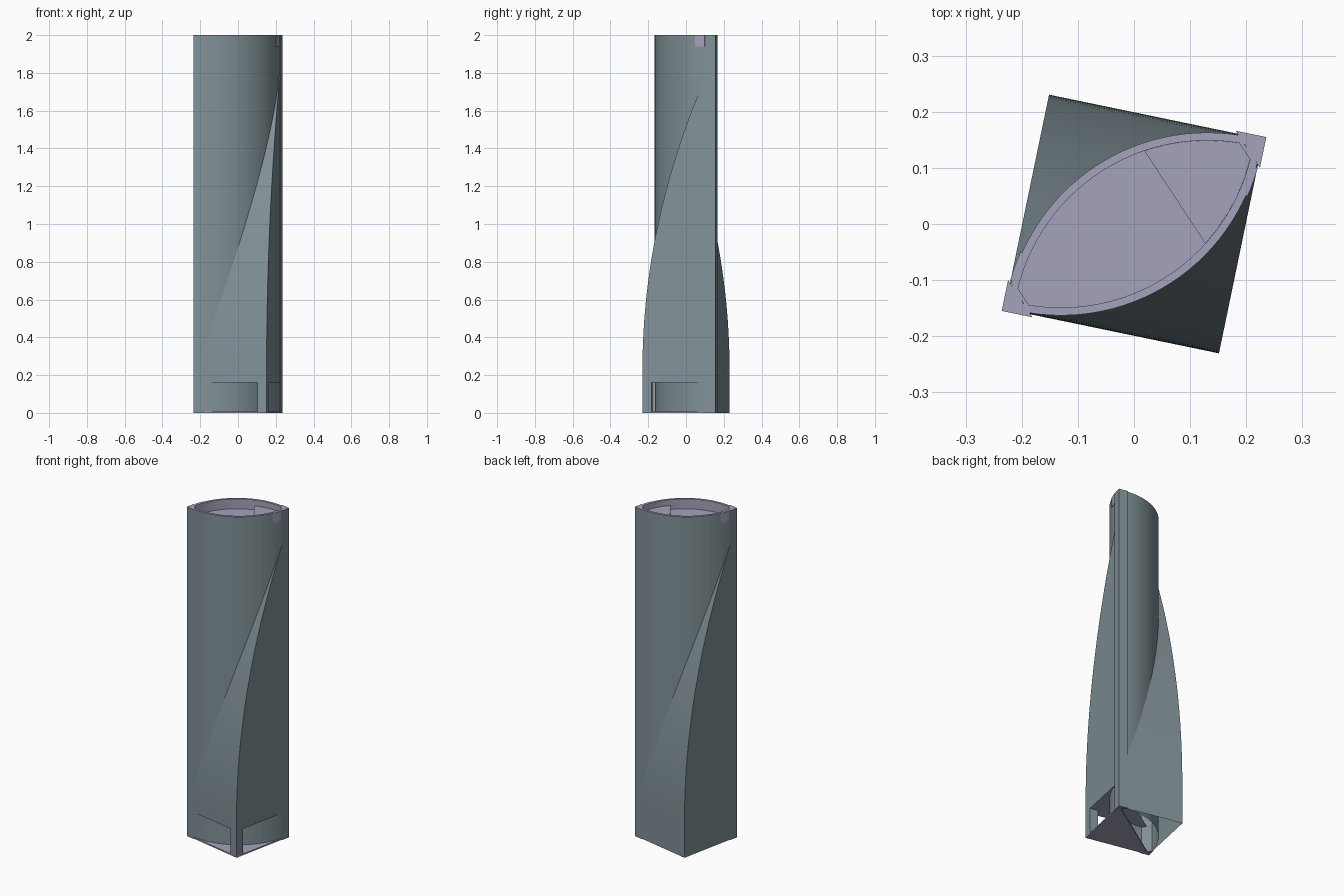
import bpy, bmesh, math

if "Cube" in bpy.data.objects:
    bpy.data.objects.remove(bpy.data.objects["Cube"])

TURN = math.radians(-11.7)      # plan rotation of the square
H, P = 0.195, 0.1995            # half size of body square / corner posts
H_TOP, Z_CUT = 2.0, 0.16        # total height, top of the base opening
R, C = 0.361, 0.237             # lens arc radius and centre offset


def material(name, rgb):
    m = bpy.data.materials.new(name)
    m.diffuse_color = (*rgb, 1)
    m.use_nodes = True
    m.node_tree.nodes["Principled BSDF"].inputs["Base Color"].default_value = m.diffuse_color
    return m


GREY = material("blue grey glass", (0.22, 0.285, 0.31))
LILAC = material("pale lilac", (0.37, 0.36, 0.50))


def build(name, verts, faces, rule, half_turn=False):
    """Mesh in the square's own frame; rule(face) gives 0 grey or 1 lilac."""
    me = bpy.data.meshes.new(name)
    me.from_pydata(verts, [], faces)
    bm = bmesh.new()
    bm.from_mesh(me)
    bmesh.ops.remove_doubles(bm, verts=bm.verts, dist=1e-5)
    bmesh.ops.recalc_face_normals(bm, faces=bm.faces)
    for f in bm.faces:
        f.material_index = rule(f)
    bm.to_mesh(me)
    bm.free()
    me.materials.append(GREY)
    me.materials.append(LILAC)
    ob = bpy.data.objects.new(name, me)
    bpy.context.collection.objects.link(ob)
    ob.rotation_euler.z = TURN + (math.pi if half_turn else 0)
    bpy.context.view_layer.objects.active = ob
    ob.select_set(True)
    bpy.ops.object.shade_smooth_by_angle(angle=math.radians(25))
    ob.select_set(False)
    return ob


def diag(u, v):
    """Diagonal (lens) axes to square axes."""
    k = math.sqrt(0.5)
    return ((u - v) * k, (u + v) * k)


def arc(r, u0, u1, n, side):
    """Points along one lens arc."""
    a0, a1 = math.asin(u0 / r), math.asin(u1 / r)
    angles = [a0 + (a1 - a0) * i / n for i in range(n + 1)]
    return [diag(r * math.sin(a), side * (r * math.cos(a) - C)) for a in angles]


def lens(r, u):
    return arc(r, -u, u, 28, 1) + arc(r, u, -u, 28, -1)


def prism(name, pts, z0, z1, rule, half_turn=False):
    n = len(pts)
    verts = [(x, y, z) for z in (z0, z1) for x, y in pts]
    faces = [(i, (i + 1) % n, n + (i + 1) % n, n + i) for i in range(n)]
    faces += [tuple(range(n)), tuple(range(n, 2 * n))]
    return build(name, verts, faces, rule, half_turn)


def grey(f):
    return 0


def lilac(f):
    return 1


def lilac_top(f):
    return int(f.normal.z > 0.9)


# lens shaped tower wall with rim and recessed inner wall, open below
outer, inner = lens(R, 0.2425), lens(R - 0.014, 0.236)
n = len(outer)
rings = [(outer, 0), (outer, H_TOP), (inner, H_TOP), (inner, 1.94)]
verts = [(x, y, z) for ring, z in rings for x, y in ring]
faces = [(k * n + i, k * n + (i + 1) % n, (k + 1) * n + (i + 1) % n, (k + 1) * n + i)
         for k in range(3) for i in range(n)]
roof = tuple(range(3 * n, 4 * n))
build("tower_wall", verts, faces + [roof], lambda f: int(
    min(v.co.z for v in f.verts) > 1.9))

# raised part of the roof
step = arc(R - 0.0142, 0.087, 0.236, 10, 1) + arc(R - 0.0142, 0.236, 0.087, 10, -1)
prism("raised_roof", step, 1.93, 1.965, lilac)

# sloping corner wedges: a triangle on the diagonal that shrinks with height
Z0, K = 0.23, 0.142
Z_END = Z0 + math.sqrt(2 * H / K)


def wedge(name, z_start, soffit, half_turn):
    zs = [z_start] + [Z0 + (Z_END - Z0) * i / 32 for i in range(33)]
    verts, faces = [], []
    for z in zs:
        s = H - K * max(0, z - Z0) ** 2
        verts += [(-s, -s, z), (H, -s, z), (H, H, z)]
    for i in range(0, 3 * len(zs) - 3, 3):
        faces += [(i, i + 1, i + 4, i + 3), (i + 1, i + 2, i + 5, i + 4)]
    if soffit:
        faces.append((0, 1, 2))
    build(name, verts, faces, lambda f: int(f.normal.z < -0.9), half_turn)


wedge("front_wedge", Z_CUT, True, False)
wedge("back_wedge", 0, False, True)

# corner posts and small top panels, one at each end of the lens
for half in (False, True):
    end = "left" if half else "right"
    prism(end + "_post", [(P, P), (P - 0.056, P), (P, P - 0.056)], 0, H_TOP,
          lilac_top, half)
    panel = arc(R + 0.003, 0.195, 0.238, 4, -1) + arc(R - 0.004, 0.238, 0.195, 4, -1)
    prism(end + "_top_panel", panel, 1.94, H_TOP, lilac, half)

# entrance corner: column and thin floor
W = 0.05
prism("entrance_column", [(H - W, -H), (H, -H), (H, W - H), (H - W, W - H)],
      0, Z_CUT, grey)
prism("entrance_floor", [(-H, -H), (H, -H), (H, H)], 0, 0.008, lilac)
